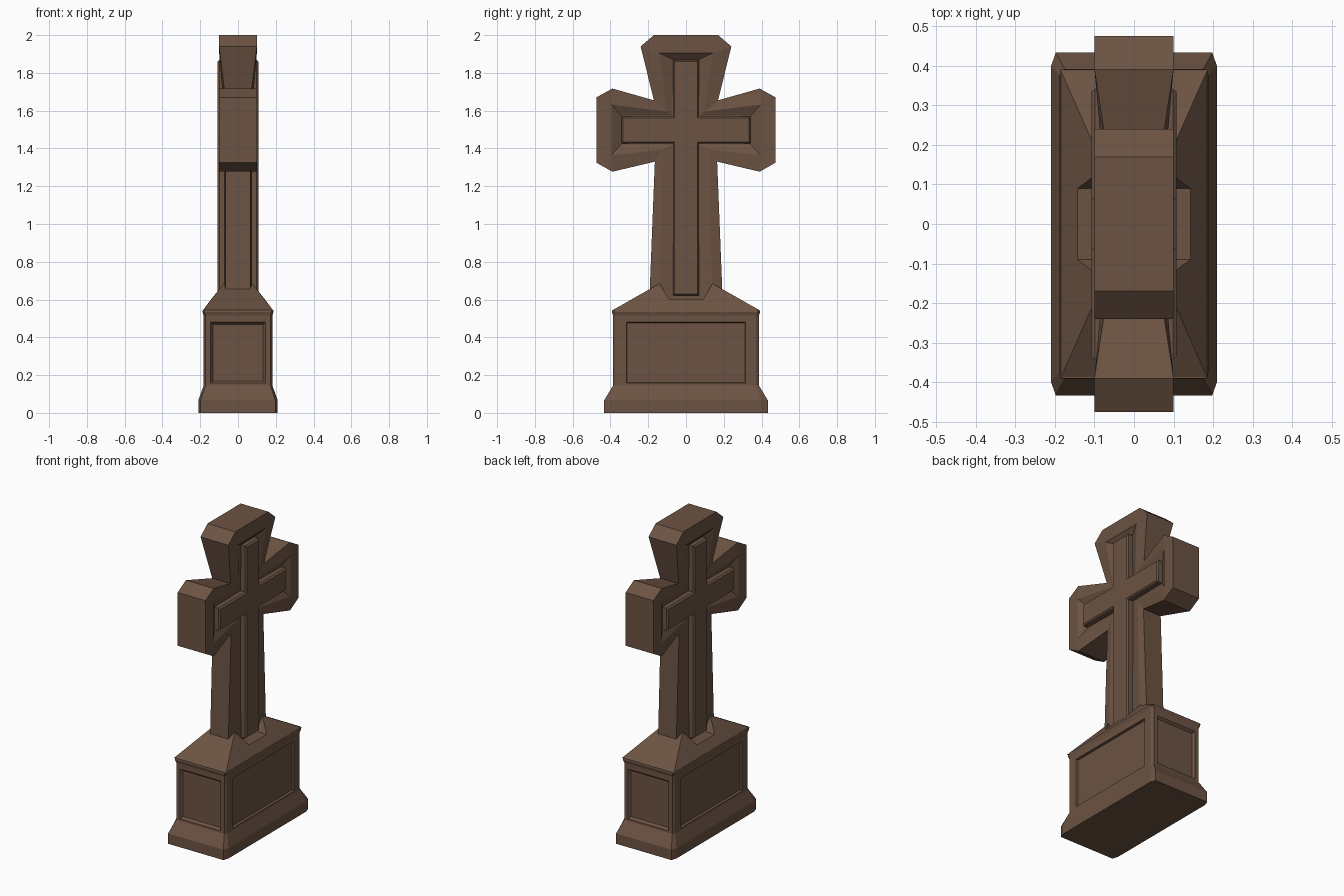
import bpy, bmesh

if "Cube" in bpy.data.objects:
    bpy.data.objects.remove(bpy.data.objects["Cube"])

stone = bpy.data.materials.new("brown_stone")
stone.diffuse_color = (0.15, 0.087, 0.056, 1)
stone.use_nodes = True
stone.node_tree.nodes["Principled BSDF"].inputs["Base Color"].default_value = stone.diffuse_color


def finish(bm, name):
    bmesh.ops.recalc_face_normals(bm, faces=bm.faces)
    me = bpy.data.meshes.new(name)
    bm.to_mesh(me)
    bm.free()
    me.materials.append(stone)
    ob = bpy.data.objects.new(name, me)
    bpy.context.collection.objects.link(ob)
    return ob


def ring(bm, pts):
    return [bm.verts.new(p) for p in pts]


def bridge(bm, a, b):
    n = len(a)
    for i in range(n):
        j = (i + 1) % n
        bm.faces.new((a[i], a[j], b[j], b[i]))


def loft(bm, rings):
    vs = [ring(bm, r) for r in rings]
    for a, b in zip(vs, vs[1:]):
        bridge(bm, a, b)
    bm.faces.new(vs[0])
    bm.faces.new(vs[-1])


# Pedestal: stacked rectangles with clipped corners, then sunken panels
def clipped(hx, hy, cx, cy, z):
    q = [(hx, hy - cy), (hx - cx, hy)]
    pts = q + [(-x, y) for x, y in reversed(q)]
    return [(x, y, z) for x, y in pts + [(-x, -y) for x, y in pts]]


bm = bmesh.new()
loft(bm, [clipped(*r) for r in (
    (0.21, 0.433, 0.012, 0.035, 0), (0.21, 0.433, 0.012, 0.035, 0.067),
    (0.182, 0.386, 0.01, 0.015, 0.145), (0.182, 0.386, 0.01, 0.015, 0.515),
    (0.188, 0.392, 0.01, 0.015, 0.535), (0.186, 0.39, 0.01, 0.015, 0.545))])
bm.normal_update()
for f in [f for f in bm.faces if f.calc_area() > 0.1 and abs(f.normal.z) < 0.1]:
    side = abs(f.normal.x) > 0.9
    half, bev = (0.315, 0.003) if side else (0.145, 0.012)
    nrm, mid = f.normal.copy(), f.calc_center_median()

    def panel(inset, depth):
        out = []
        for v in old:
            z = 0.48 - inset if v.co.z > 0.3 else 0.158 + inset
            u = half - inset
            if side:
                p = (mid.x - nrm.x * depth, u if v.co.y > 0 else -u, z)
            else:
                p = (u if v.co.x > 0 else -u, mid.y - nrm.y * depth, z)
            out.append(bm.verts.new(p))
        return out

    old = list(f.verts)
    bm.faces.remove(f)
    outer, inner = panel(0, 0), panel(bev, 0.015)
    bridge(bm, old, outer)
    bridge(bm, outer, inner)
    bm.faces.new(inner)
finish(bm, "pedestal")

# Hipped pedestal top, notched at front and back for the foot of the cross
bm = bmesh.new()
for s in (1, -1):
    a = ring(bm, [(s * 0.186, -0.39, 0.543), (s * 0.186, 0.39, 0.543), (s * 0.075, 0.14, 0.685),
                  (s * 0.143, 0.09, 0.6), (s * 0.143, -0.09, 0.6), (s * 0.075, -0.14, 0.685)])
    b = ring(bm, [(s * 0.06, 0.09, 0.6), (s * 0.06, -0.09, 0.6)])
    bm.faces.new(a)
    bm.faces.new((a[3], a[4], b[1], b[0]))
    bm.faces.new((a[2], a[3], b[0]))
    bm.faces.new((a[5], a[4], b[1]))
    bm.faces.new(ring(bm, [(0.186, s * 0.39, 0.543), (-0.186, s * 0.39, 0.543),
                           (-0.075, s * 0.14, 0.685), (0.075, s * 0.14, 0.685)]))
bm.faces.new(ring(bm, [(x, y, 0.543) for x, y in
                       ((0.186, 0.39), (-0.186, 0.39), (-0.186, -0.39), (0.186, -0.39))]))
bmesh.ops.remove_doubles(bm, verts=bm.verts, dist=0.0001)
finish(bm, "pedestal_top")

# Flared cross: outline, recess rim and recess floor as (y, z, half thickness)
outline = [(0.17, 2.0, 0.1), (0.24, 1.94, 0.1), (0.17, 1.655, 0.066), (0.39, 1.717, 0.1),
           (0.475, 1.67, 0.1), (0.475, 1.325, 0.1), (0.39, 1.277, 0.1), (0.165, 1.33, 0.066),
           (0.196, 0.55, 0.065)]
rim = [(0.142, 1.905, 0.1), (0.1, 1.595, 0.074), (0.395, 1.632, 0.1), (0.395, 1.363, 0.1),
       (0.12, 1.395, 0.074), (0.14, 0.57, 0.075)]
floor = [(0.072, 1.872, 0.07), (0.072, 1.575, 0.065), (0.345, 1.575, 0.07), (0.345, 1.42, 0.07),
         (0.072, 1.42, 0.065), (0.075, 0.59, 0.068)]
link = [0, 0, 1, 2, 2, 3, 3, 4, 5]
link += [11 - i for i in reversed(link)]


def full(half, s):
    return [(s * x, y, z) for y, z, x in half] + [(s * x, -y, z) for y, z, x in reversed(half)]


bm = bmesh.new()
edges = []
for s in (1, -1):
    o, r, fl = (ring(bm, full(h, s)) for h in (outline, rim, floor))
    for i in range(len(o)):
        j = (i + 1) % len(o)
        a, b = r[link[i]], r[link[j]]
        bm.faces.new((o[i], o[j], a) if a is b else (o[i], o[j], b, a))
    bridge(bm, r, fl)
    bm.faces.new(fl)
    edges.append(o)
bridge(bm, *edges)
finish(bm, "flared_cross")


# Raised slim cross running through the recess on both faces
def slim(x, d):
    w, arm = 0.068 - d, 0.342 - d
    h = [(w, 1.868 - d), (w, 1.57 - d), (arm, 1.57 - d), (arm, 1.425 + d),
         (w, 1.425 + d), (w, 0.622 + d)]
    return [(x, y, z) for y, z in h] + [(x, -y, z) for y, z in reversed(h)]


bm = bmesh.new()
loft(bm, [slim(-0.108, 0.008), slim(-0.098, 0), slim(0.098, 0), slim(0.108, 0.008)])
finish(bm, "raised_cross")
